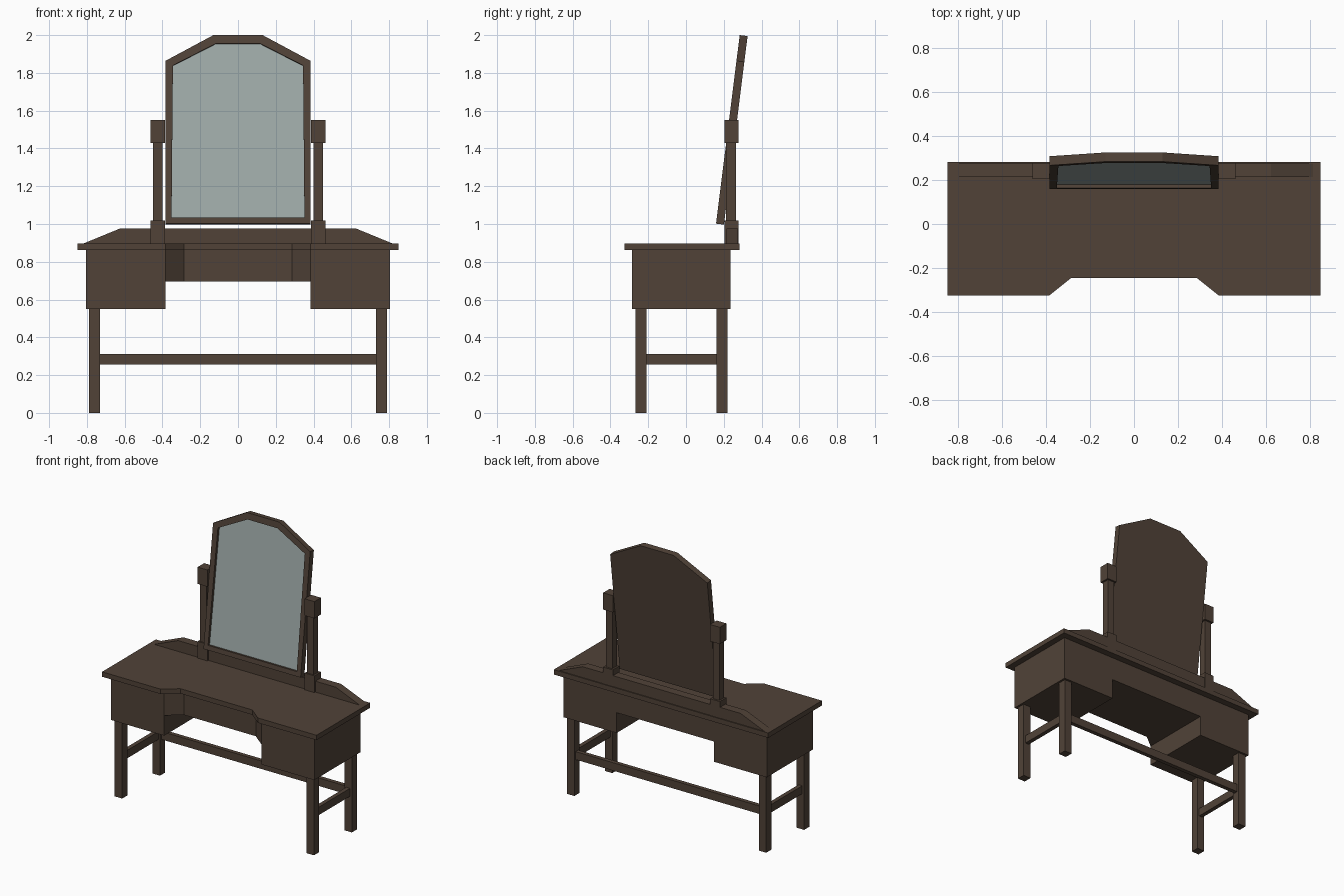
import bpy, bmesh, math
from mathutils import Vector, Matrix

if "Cube" in bpy.data.objects:
    bpy.data.objects.remove(bpy.data.objects["Cube"])


def material(name, rgb):
    m = bpy.data.materials.new(name)
    m.diffuse_color = (*rgb, 1)
    m.use_nodes = True
    m.node_tree.nodes["Principled BSDF"].inputs["Base Color"].default_value = m.diffuse_color
    return m


wood = material("dark wood", (0.082, 0.055, 0.039))
glass = material("mirror glass", (0.35, 0.41, 0.40))


def finish(name, bm, mats=(wood,)):
    bmesh.ops.recalc_face_normals(bm, faces=bm.faces[:])
    me = bpy.data.meshes.new(name)
    bm.to_mesh(me)
    bm.free()
    for m in mats:
        me.materials.append(m)
    ob = bpy.data.objects.new(name, me)
    bpy.context.collection.objects.link(ob)
    return ob


def prism_mesh(points, direction):
    bm = bmesh.new()
    face = bm.faces.new([bm.verts.new(p) for p in points])
    ext = bmesh.ops.extrude_face_region(bm, geom=[face], use_keep_orig=True)
    verts = [v for v in ext["geom"] if isinstance(v, bmesh.types.BMVert)]
    bmesh.ops.translate(bm, verts=verts, vec=Vector(direction))
    bmesh.ops.recalc_face_normals(bm, faces=bm.faces[:])
    return bm


def slab(name, pts, z0, z1):
    return finish(name, prism_mesh([(x, y, z0) for x, y in pts], (0, 0, z1 - z0)))


def box(name, x, y, z):
    return slab(name, [(x[0], y[0]), (x[1], y[0]), (x[1], y[1]), (x[0], y[1])], *z)


def pair(name, x, y, z):
    # same box on both sides of x = 0
    box(name + "_right", x, y, z)
    box(name + "_left", (-x[1], -x[0]), y, z)


# table top with knee recess
slab("table_top", [(-0.85, 0.283), (-0.85, -0.325), (-0.385, -0.325), (-0.285, -0.245),
                   (0.285, -0.245), (0.385, -0.325), (0.85, -0.325), (0.85, 0.283)], 0.863, 0.898)

# side cabinets and central drawer body with slanted cheeks
pair("side_cabinet", (0.385, 0.805), (-0.286, 0.235), (0.55, 0.863))
slab("centre_drawer", [(-0.385, 0.235), (-0.385, -0.286), (-0.285, -0.206),
                       (0.285, -0.206), (0.385, -0.286), (0.385, 0.235)], 0.695, 0.863)

# legs and stretchers
pair("front_leg", (0.731, 0.79), (-0.268, -0.209), (0, 0.55))
pair("back_leg", (0.731, 0.79), (0.161, 0.22), (0, 0.55))
pair("side_stretcher", (0.745, 0.775), (-0.209, 0.161), (0.255, 0.312))
box("back_stretcher", (-0.731, 0.731), (0.175, 0.205), (0.255, 0.312))

# low back board with sloping ends
board = [(-0.815, 0.898), (0.815, 0.898), (0.625, 0.976), (-0.625, 0.976)]
finish("back_board", prism_mesh([(x, 0.215, z) for x, z in board], (0, 0.061, 0)))

# mirror posts with square blocks
pair("post_base", (0.386, 0.463), (0.204, 0.278), (0.898, 1.018))
pair("post_shaft", (0.399, 0.45), (0.213, 0.265), (1.018, 1.43))
pair("post_cap", (0.386, 0.463), (0.204, 0.278), (1.43, 1.55))

# tilted mirror: outline prism, front face inset and sunk for the glass
outline = [(-0.385, 0), (0.385, 0), (0.385, 0.868), (0.13, 1.006), (-0.13, 1.006), (-0.385, 0.868)]
bm = prism_mesh([(x, 0, z) for x, z in outline], (0, 0.042, 0))
front = min(bm.faces, key=lambda f: f.calc_center_median().y)
bmesh.ops.inset_region(bm, faces=[front], thickness=0.047)
sunk = bmesh.ops.extrude_discrete_faces(bm, faces=[front])["faces"][0]
bmesh.ops.translate(bm, verts=sunk.verts[:], vec=(0, 0.018, 0))
sunk.material_index = 1
bmesh.ops.rotate(bm, verts=bm.verts[:], cent=(0, 0, 0),
                 matrix=Matrix.Rotation(-math.atan2(0.125, 0.995), 3, 'X'))
bmesh.ops.translate(bm, verts=bm.verts[:], vec=(0, 0.159, 1.002))
finish("tilting_mirror", bm, (wood, glass))
